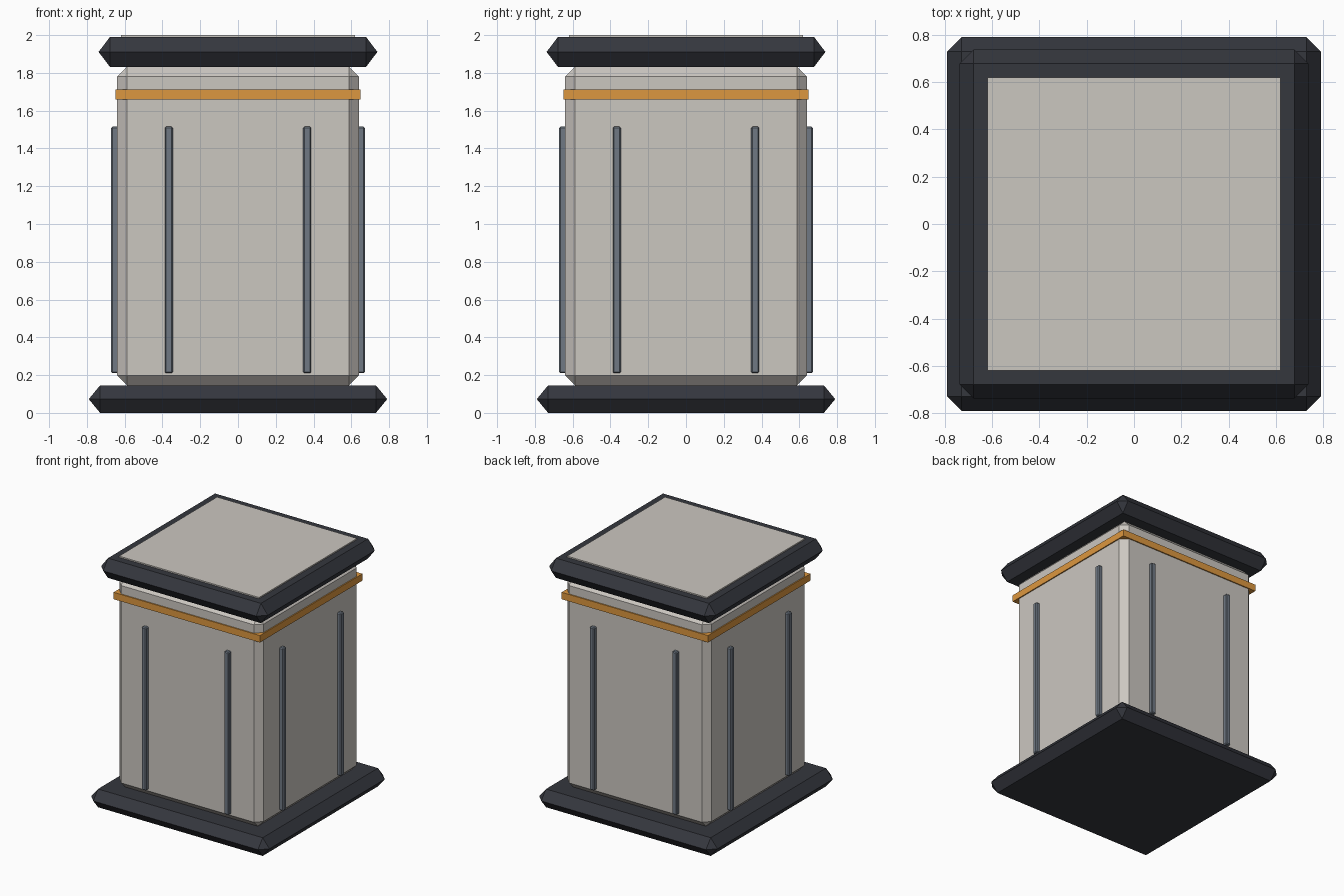
import bpy, bmesh
from math import pi
from mathutils import Matrix

if "Cube" in bpy.data.objects:
    bpy.data.objects.remove(bpy.data.objects["Cube"])


def material(name, rgb):
    m = bpy.data.materials.new(name)
    m.diffuse_color = (*rgb, 1)
    m.use_nodes = True
    m.node_tree.nodes["Principled BSDF"].inputs["Base Color"].default_value = m.diffuse_color
    return m


STONE = material("pale_stone", (0.60, 0.57, 0.53))
DARK = material("dark_trim", (0.035, 0.038, 0.048))
GOLD = material("amber_band", (0.72, 0.31, 0.05))
STEEL = material("blue_grey", (0.16, 0.19, 0.23))


def chamfer_box(name, lo, hi, mat, c=0.0, cz=None, turn=0):
    """Box from lo to hi, edges cut by c sideways and cz vertically."""
    cz = c if cz is None else cz
    mid = [(a + b) / 2 for a, b in zip(lo, hi)]
    hx, hy, hz = [(b - a) / 2 for a, b in zip(lo, hi)]
    bm = bmesh.new()
    for sx in (-1, 1):
        for sy in (-1, 1):
            for sz in (-1, 1):
                for x, y, z in ((hx, hy - c, hz - cz), (hx - c, hy, hz - cz),
                                (hx - c, hy - c, hz)):
                    bm.verts.new((mid[0] + sx * x, mid[1] + sy * y, mid[2] + sz * z))
    bmesh.ops.remove_doubles(bm, verts=bm.verts, dist=1e-5)
    bmesh.ops.convex_hull(bm, input=bm.verts)
    bmesh.ops.dissolve_limit(bm, angle_limit=0.01, verts=bm.verts, edges=bm.edges)
    bmesh.ops.recalc_face_normals(bm, faces=bm.faces)
    bm.transform(Matrix.Rotation(turn, 4, 'Z'))
    me = bpy.data.meshes.new(name)
    bm.to_mesh(me)
    bm.free()
    me.materials.append(mat)
    ob = bpy.data.objects.new(name, me)
    bpy.context.collection.objects.link(ob)
    return ob


def slab(name, r, z0, z1, mat, c=0.0, cz=None):
    return chamfer_box(name, (-r, -r, z0), (r, r, z1), mat, c, cz)


# Plinth, body and cap
slab("base_plinth", 0.79, 0.0, 0.146, DARK, 0.06, 0.073)
slab("body", 0.64, 0.146, 1.832, STONE, 0.052)
slab("top_cap", 0.738, 1.832, 1.99, DARK, 0.06, 0.079)
slab("top_panel", 0.62, 1.98, 2.0, STONE)

# Band round the upper body
slab("band", 0.649, 1.658, 1.713, GOLD)

# Two vertical ribs on each of the four sides
for i, side in enumerate(("front", "right", "back", "left")):
    for x, hand in ((-0.366, "a"), (0.366, "b")):
        chamfer_box(f"{side}_rib_{hand}", (x - 0.021, -0.672, 0.21),
                    (x + 0.021, -0.625, 1.515), STEEL, 0.007, turn=i * pi / 2)
